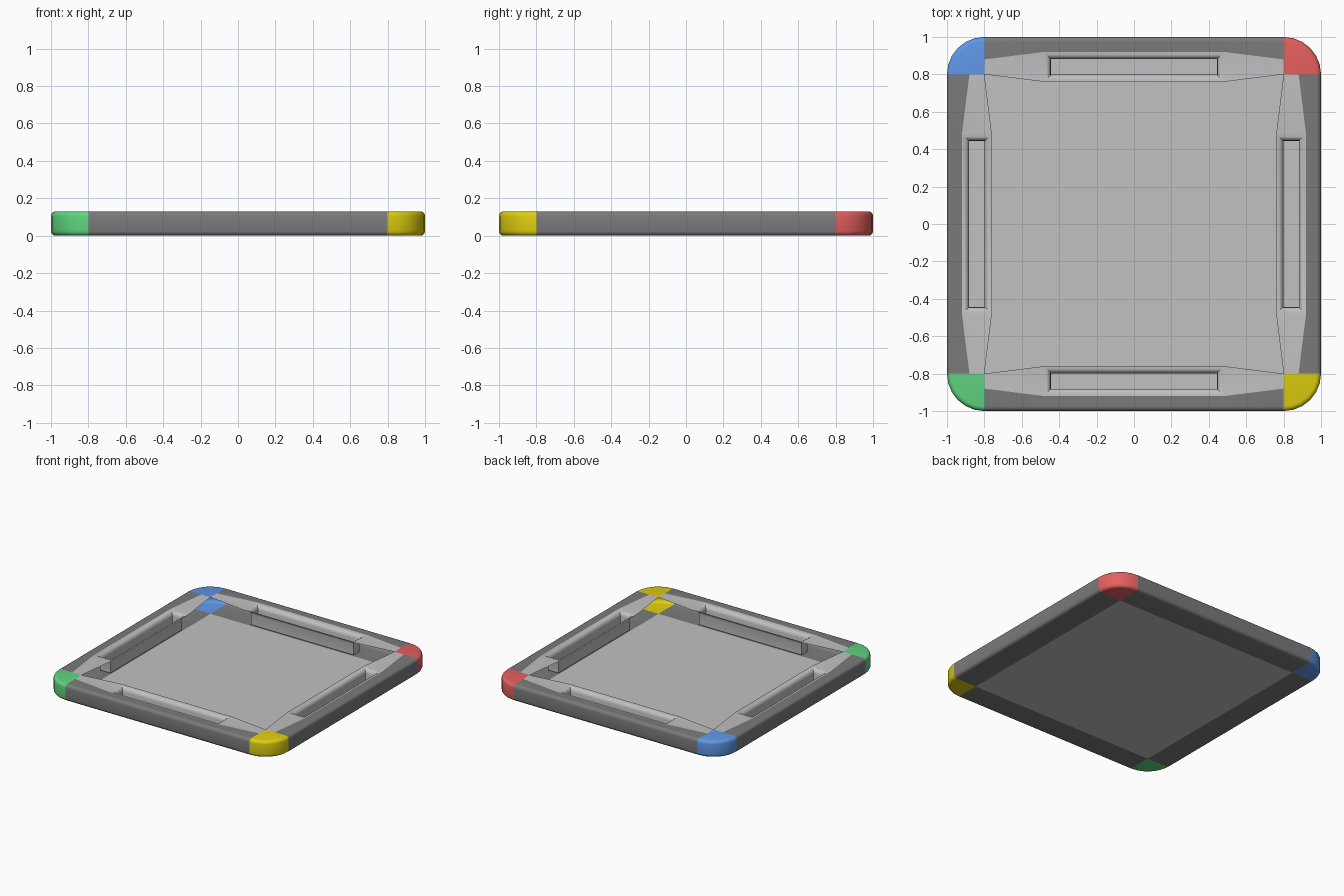
import bpy, bmesh
from math import sin, cos, pi, radians
from mathutils import Matrix

if "Cube" in bpy.data.objects:
    bpy.data.objects.remove(bpy.data.objects["Cube"])

H = 0.13        # tray height
C = 0.8         # inner square half width, also the corner arc centre
R = 0.2         # rim width
F = 0.025       # rim edge fillet
STEPS = 4


def material(name, *rgb):
    lin = [((c / 255 + 0.055) / 1.055) ** 2.4 for c in rgb] + [1]
    m = bpy.data.materials.new(name)
    m.use_nodes = True
    m.diffuse_color = lin
    m.node_tree.nodes["Principled BSDF"].inputs["Base Color"].default_value = lin
    return m


light = material("light grey", 193, 193, 193)
dark = material("dark grey", 122, 122, 122)
red = material("red", 228, 95, 95)
blue = material("blue", 95, 152, 232)
green = material("green", 96, 212, 128)
yellow = material("yellow", 222, 206, 16)


def finish(name, bm, mat, turn=0):
    """Weld, face the topmost face upward, smooth the fillets and link."""
    bmesh.ops.remove_doubles(bm, verts=bm.verts, dist=1e-5)
    bmesh.ops.recalc_face_normals(bm, faces=bm.faces)
    bm.normal_update()
    top = max(bm.faces, key=lambda f: f.calc_center_median().z)
    if top.normal.z < 0:
        bmesh.ops.reverse_faces(bm, faces=bm.faces)
    bm.transform(Matrix.Rotation(turn * pi / 2, 4, "Z"))
    me = bpy.data.meshes.new(name)
    bm.to_mesh(me)
    bm.free()
    me.materials.append(mat)
    me.polygons.foreach_set("use_smooth", [True] * len(me.polygons))
    me.set_sharp_from_angle(angle=radians(35))
    ob = bpy.data.objects.new(name, me)
    bpy.context.collection.objects.link(ob)


def face(bm, pts):
    bm.faces.new([bm.verts.new(p) for p in pts])


def strip(bm, rings, closed=False):
    """Quads between successive rows of points."""
    for a, b in zip(rings, rings[1:]):
        n = len(a)
        for i in range(n if closed else n - 1):
            j = (i + 1) % n
            pts = [a[i], a[j], b[j], b[i]]
            face(bm, [p for k, p in enumerate(pts) if p not in pts[:k]])


# Rim section as (distance from inner square, height), top edge to bottom
arc = [i * pi / 2 / STEPS for i in range(STEPS + 1)]
outer = [(R - F + F * sin(t), H - F + F * cos(t)) for t in arc]
outer += [(R - F + F * cos(t), F - F * sin(t)) for t in arc]
outer.append((0, 0))


def corner(name, mat, turn):
    bm = bmesh.new()
    angles = [i * pi / 12 for i in range(7)]
    strip(bm, [[(C + r * cos(a), C + r * sin(a), z) for a in angles]
               for r, z in [(0, H)] + outer])
    finish(name, bm, mat, turn)


def rim_side(name, turn):
    bm = bmesh.new()
    strip(bm, [[(x, C + r, z) for x in (-C, C)] for r, z in outer])
    edge = C + R - F
    half = [(0.48, 0.92), (C, 0.88), (C, edge), (0.48, edge)]
    for s in (-1, 1):
        face(bm, [(s * x, y, H) for x, y in half])
    face(bm, [(x, y, H) for x, y in
              ((-0.48, 0.92), (0.48, 0.92), (0.48, edge), (-0.48, edge))])
    finish(name, bm, dark, turn)


def slot_panel(name, turn):
    bm = bmesh.new()
    # tapering ends
    for s in (-1, 1):
        face(bm, [(s * x, y, H) for x, y in
                  ((C, C), (C, 0.88), (0.48, 0.92), (0.48, 0.76))])

    # rounded lip rolling down into a straight-walled pocket
    def ring(grow, z):
        x, y = 0.445 + 0.035 * grow, 0.042 + 0.038 * grow
        return [(sx * x, 0.84 + sy * y, z)
                for sx, sy in ((-1, -1), (1, -1), (1, 1), (-1, 1))]
    rings = [ring(1 - sin(t), H - 0.035 * (1 - cos(t))) for t in arc]
    rings.append(ring(0, 0.01))
    strip(bm, rings, closed=True)
    face(bm, rings[-1])
    finish(name, bm, light, turn)


# Quarter turns counter-clockwise, starting at the back and back left
sides = ["back", "right", "front", "left"]
corners = [("back_left", red), ("back_right", blue),
           ("front_right", green), ("front_left", yellow)]
for k in range(4):
    rim_side(sides[k] + "_rim", k)
    slot_panel(sides[k] + "_slot_panel", k)
    corner(corners[k][0] + "_corner", corners[k][1], k)

# Floor of the tray
bm = bmesh.new()
face(bm, [(-C, -C, 0), (C, -C, 0), (C, C, 0), (-C, C, 0)])
finish("floor", bm, light)
